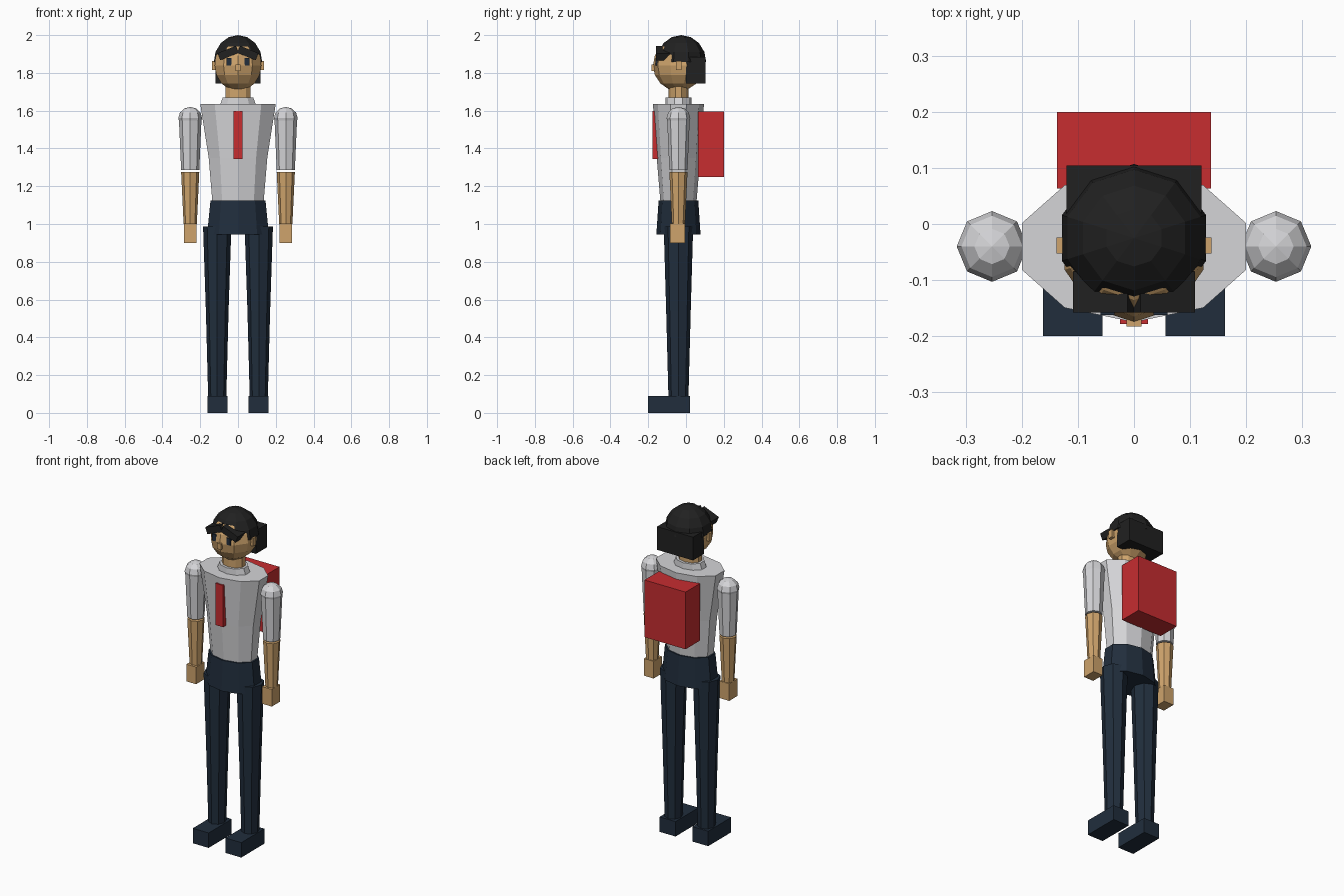
import bpy, bmesh, math
from mathutils import Matrix

cube = bpy.data.objects.get("Cube")
if cube:
    bpy.data.objects.remove(cube, do_unlink=True)


def material(name, rgb):
    m = bpy.data.materials.new(name)
    m.use_nodes = True
    m.diffuse_color = (*rgb, 1)
    m.node_tree.nodes["Principled BSDF"].inputs["Base Color"].default_value = (*rgb, 1)
    return m


SHIRT = material("light grey cloth", (0.66, 0.66, 0.68))
SKIN = material("tan skin", (0.62, 0.37, 0.15))
NAVY = material("navy cloth", (0.015, 0.027, 0.046))
HAIR = material("black hair", (0.015, 0.015, 0.015))
RED = material("red", (0.57, 0.026, 0.03))
MID = -0.04  # depth of the body axis


def finish(name, bm, mat):
    bmesh.ops.recalc_face_normals(bm, faces=bm.faces)
    mesh = bpy.data.meshes.new(name)
    bm.to_mesh(mesh)
    bm.free()
    mesh.materials.append(mat)
    ob = bpy.data.objects.new(name, mesh)
    bpy.context.collection.objects.link(ob)
    return ob


def box(name, mat, x, y, z, tilt=0):
    """Box between pairs of limits, optionally tilted about the y axis."""
    lims = (x, y, z)
    bm = bmesh.new()
    bmesh.ops.create_cube(bm, size=1)
    bmesh.ops.scale(bm, vec=[b - a for a, b in lims], verts=bm.verts)
    bmesh.ops.rotate(bm, matrix=Matrix.Rotation(tilt, 3, 'Y'), verts=bm.verts)
    bmesh.ops.translate(bm, vec=[(a + b) / 2 for a, b in lims], verts=bm.verts)
    return finish(name, bm, mat)


def loft(name, mat, x, sides, rings, turn=0):
    """Capped tube through rings of (z, x radius, y radius)."""
    bm = bmesh.new()
    loops = []
    for z, rx, ry in rings:
        angles = [turn + math.tau * i / sides for i in range(sides)]
        loops.append([bm.verts.new((x + rx * math.cos(a), MID + ry * math.sin(a), z))
                      for a in angles])
    for low, high in zip(loops, loops[1:]):
        for i in range(sides):
            j = (i + 1) % sides
            bm.faces.new((low[i], low[j], high[j], high[i]))
    bm.faces.new(loops[0])
    bm.faces.new(loops[-1])
    return finish(name, bm, mat)


def ball(name, mat, centre, radii, sides, rings, half=False):
    bm = bmesh.new()
    bmesh.ops.create_uvsphere(bm, u_segments=sides, v_segments=rings, radius=1)
    if half:
        cut = bmesh.ops.bisect_plane(bm, geom=bm.verts[:] + bm.edges[:] + bm.faces[:],
                                     plane_co=(0, 0, 0), plane_no=(0, 0, -1),
                                     clear_outer=True)
        edges = [e for e in cut["geom_cut"] if isinstance(e, bmesh.types.BMEdge)]
        bmesh.ops.holes_fill(bm, edges=edges)
    bmesh.ops.scale(bm, vec=radii, verts=bm.verts)
    bmesh.ops.translate(bm, vec=centre, verts=bm.verts)
    return finish(name, bm, mat)


# Trunk: ten-sided oval sections
TURN = math.pi / 10
loft("torso", SHIRT, 0, 10, [(1.11, 0.142, 0.095), (1.35, 0.163, 0.115),
                             (1.635, 0.21, 0.135)], TURN)
loft("hips", NAVY, 0, 10, [(0.945, 0.172, 0.117), (1.125, 0.153, 0.105)], TURN)
loft("collar", SHIRT, 0, 10, [(1.63, 0.1, 0.07), (1.67, 0.085, 0.068)], TURN)
loft("neck", SKIN, 0, 10, [(1.65, 0.07, 0.052), (1.75, 0.07, 0.052)], TURN)
box("tie", RED, (-0.025, 0.025), (-0.178, -0.14), (1.345, 1.597))
box("backpack", RED, (-0.137, 0.137), (0.063, 0.2), (1.25, 1.595))

# Head and hair
ball("head", SKIN, (0, MID, 1.84), (0.13, 0.135, 0.136), 10, 8)
box("nose", SKIN, (-0.013, 0.013), (-0.183, -0.15), (1.81, 1.845))
ball("hair_cap", HAIR, (0, -0.025, 1.857), (0.135, 0.132, 0.143), 10, 8, half=True)
box("hair_back", HAIR, (-0.12, 0.12), (0, 0.104), (1.745, 1.885))

# Paired parts
for s, side in ((1, "left"), (-1, "right")):
    def span(a, b):
        return tuple(sorted((s * a, s * b)))

    box(side + "_ear", SKIN, span(0.11, 0.138), (-0.053, -0.024), (1.815, 1.862))
    box(side + "_eye", NAVY, span(0.035, 0.06), (-0.162, -0.12), (1.84, 1.88))
    box(side + "_fringe", HAIR, span(0, 0.105), (-0.158, -0.085), (1.885, 1.925),
        s * math.radians(22))

    arm = s * 0.253
    ball(side + "_shoulder", SHIRT, (arm, MID, 1.56), (0.063, 0.063, 0.06), 8, 6)
    loft(side + "_sleeve", SHIRT, arm, 8, [(1.285, 0.048, 0.048), (1.56, 0.06, 0.06)])
    loft(side + "_forearm", SKIN, arm, 8, [(1.0, 0.035, 0.035), (1.275, 0.048, 0.048)])
    box(side + "_hand", SKIN, span(0.22, 0.285), (-0.085, -0.005), (0.9, 1.003))

    loft(side + "_leg", NAVY, s * 0.11, 8, [(0.085, 0.048, 0.053), (0.54, 0.06, 0.065),
                                            (0.987, 0.075, 0.078)])
    box(side + "_shoe", NAVY, span(0.056, 0.162), (-0.2, 0.02), (0, 0.09))
